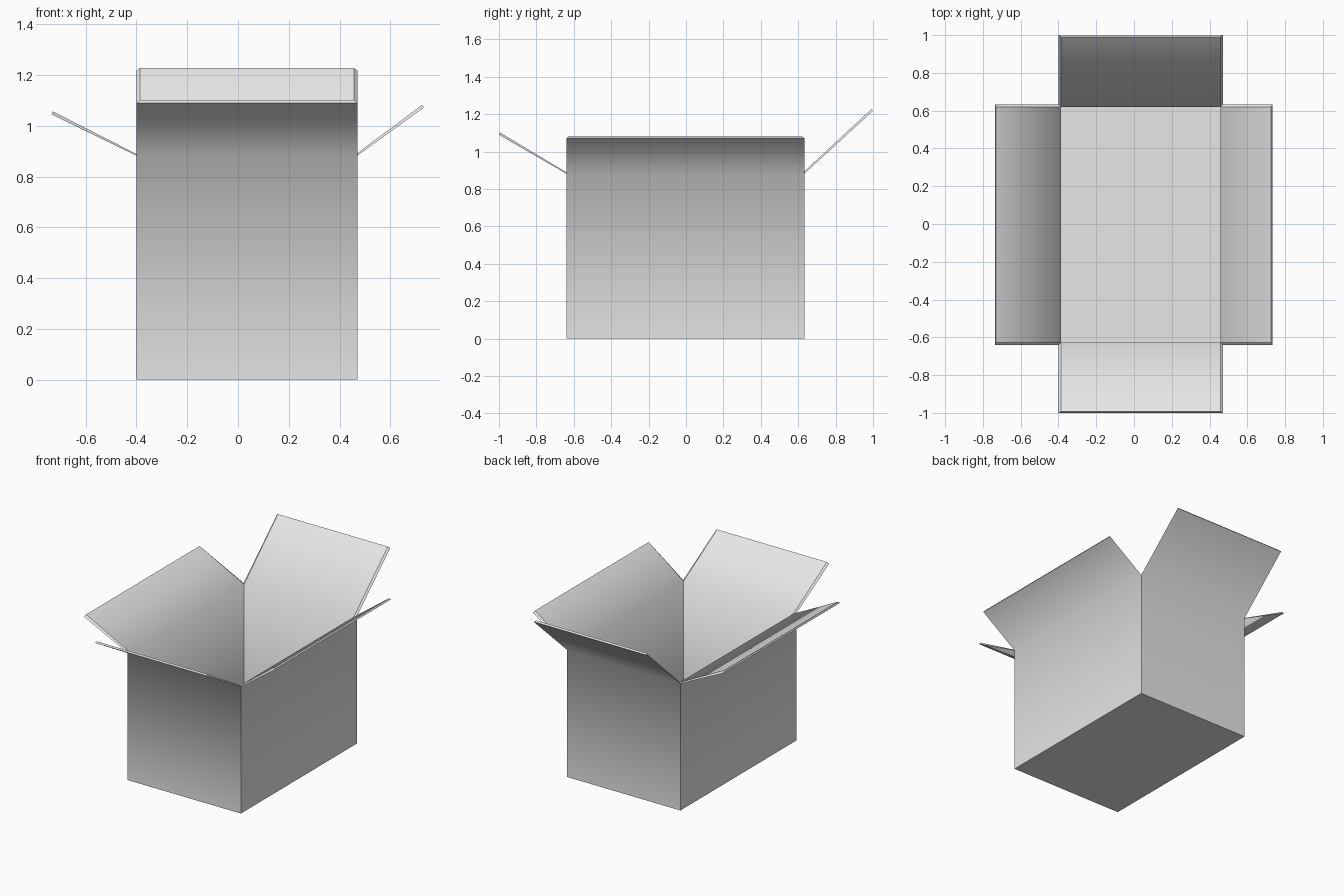
import bpy
import bmesh
from mathutils import Vector

cube = bpy.data.objects.get("Cube")
if cube:
    bpy.data.objects.remove(cube, do_unlink=True)

# Cardboard colour
card = bpy.data.materials.new("light_grey_card")
card.use_nodes = True
colour = (0.8, 0.8, 0.8, 1)
card.diffuse_color = colour
card.node_tree.nodes["Principled BSDF"].inputs["Base Color"].default_value = colour

X0, X1, Y0, Y1 = -0.40, 0.47, -0.64, 0.633
HEIGHT, THICK = 0.882, 0.013

bm = bmesh.new()


def ring(inset, z):
    """Four corners, anticlockwise from the front left of the plan."""
    a, b, c, d = X0 + inset, X1 - inset, Y0 + inset, Y1 - inset
    return [bm.verts.new((x, y, z)) for x, y in ((a, c), (b, c), (b, d), (a, d))]


# Box shell: outer and inner walls with floor
outer_low, outer_top = ring(0, 0), ring(0, HEIGHT)
inner_low, inner_top = ring(THICK, THICK), ring(THICK, HEIGHT)
bm.faces.new(outer_low[::-1])
bm.faces.new(inner_low)
hinges = []

# Flap reach for each side: outward direction, distance out, rise
flaps = [((0, -1, 0), 0.36, 0.208), ((1, 0, 0), 0.263, 0.19),
         ((0, 1, 0), 0.367, 0.336), ((-1, 0, 0), 0.335, 0.163)]

for i, (direction, out, rise) in enumerate(flaps):
    j = (i + 1) % 4
    o0, o1, n0, n1 = outer_top[i], outer_top[j], inner_top[i], inner_top[j]
    bm.faces.new((outer_low[i], outer_low[j], o1, o0))
    bm.faces.new((inner_low[j], inner_low[i], n0, n1))

    # Flap continues the wall outward, with mitred sides and a square tip
    outward = Vector(direction)
    reach = outward * out + Vector((0, 0, rise))
    normal = (Vector((0, 0, out)) - outward * rise).normalized()
    along = (o1.co - o0.co).normalized()
    t0, t1 = bm.verts.new(o0.co + reach), bm.verts.new(o1.co + reach)
    u0 = bm.verts.new(t0.co + normal * THICK + along * THICK)
    u1 = bm.verts.new(t1.co + normal * THICK - along * THICK)
    for corners in ((o0, o1, t1, t0), (n1, n0, u0, u1), (t0, t1, u1, u0),
                    (o0, t0, u0, n0), (o1, n1, u1, t1)):
        bm.faces.new(corners)
    hinges += [(o0, o1), (n0, n1)]

# Soft folds at the hinges only, crisp edges elsewhere
for face in bm.faces:
    face.smooth = True
for edge in bm.edges:
    edge.smooth = False
for a, b in hinges:
    bm.edges.get((a, b)).smooth = True
bmesh.ops.recalc_face_normals(bm, faces=bm.faces[:])

mesh = bpy.data.meshes.new("open_box")
bm.to_mesh(mesh)
bm.free()
mesh.materials.append(card)
box = bpy.data.objects.new("open_box", mesh)
bpy.context.collection.objects.link(box)
